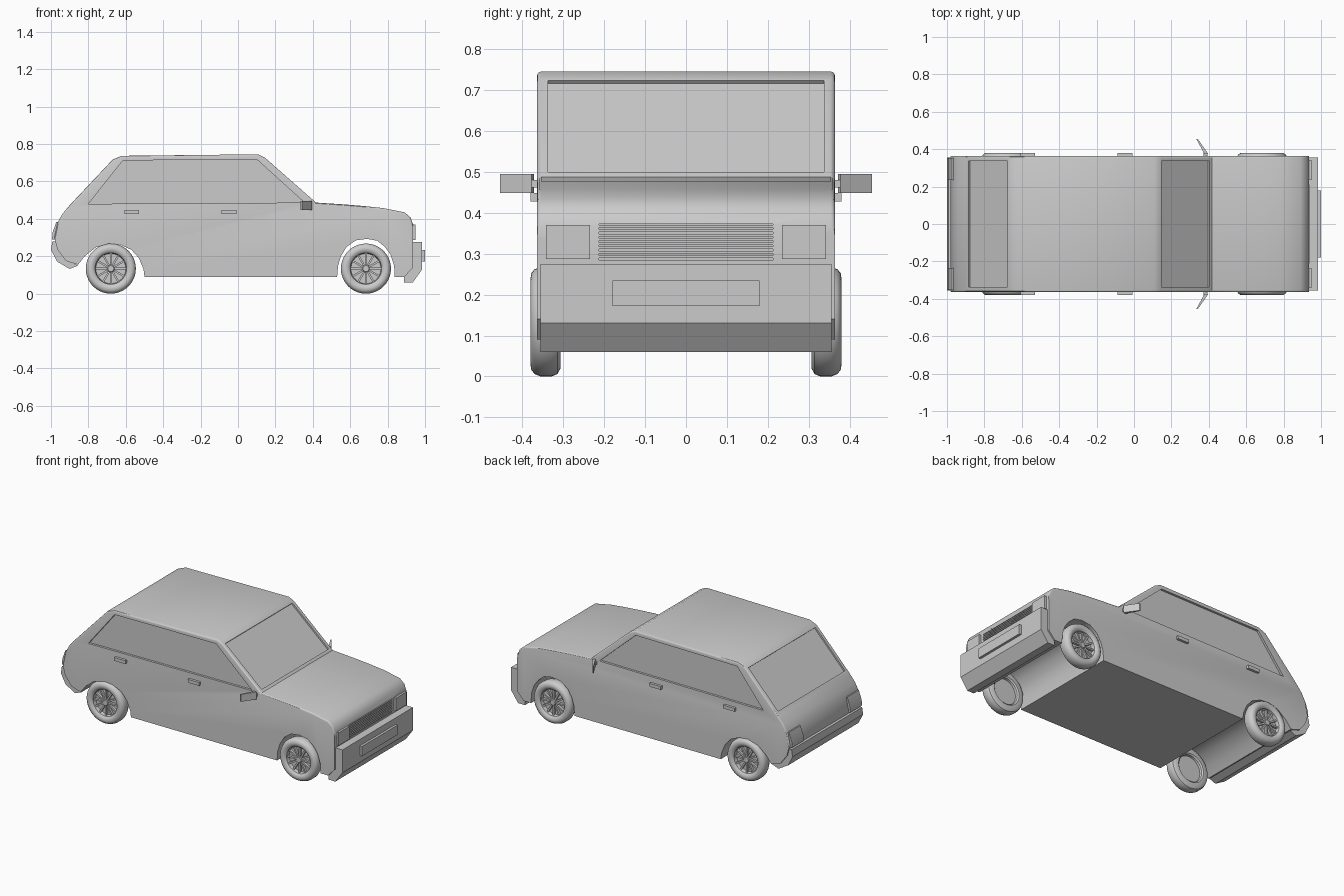
import bpy, bmesh, math
from mathutils import Vector, Matrix

if "Cube" in bpy.data.objects:
    bpy.data.objects.remove(bpy.data.objects["Cube"])


def finish(bm, name, mirror=False):
    bmesh.ops.recalc_face_normals(bm, faces=bm.faces)
    me = bpy.data.meshes.new(name)
    bm.to_mesh(me)
    bm.free()
    ob = bpy.data.objects.new(name, me)
    bpy.context.collection.objects.link(ob)
    if mirror:
        m = ob.modifiers.new("Mirror", 'MIRROR')
        m.use_axis = (False, True, False)
    return ob


def prism_mesh(pts, y0, y1):
    """Extrude an (x, z) outline along y."""
    bm = bmesh.new()
    face = bm.faces.new([bm.verts.new((x, y0, z)) for x, z in pts])
    ext = bmesh.ops.extrude_face_region(bm, geom=[face])
    moved = [v for v in ext["geom"] if isinstance(v, bmesh.types.BMVert)]
    bmesh.ops.translate(bm, verts=moved, vec=(0, y1 - y0, 0))
    return bm


def prism(name, pts, y0, y1, mirror=False):
    return finish(prism_mesh(pts, y0, y1), name, mirror)


def box(name, x, y, z, mirror=False):
    pts = [(x[0], z[0]), (x[1], z[0]), (x[1], z[1]), (x[0], z[1])]
    return prism(name, pts, y[0], y[1], mirror)


def cut(target, cutter):
    m = target.modifiers.new("Cut", 'BOOLEAN')
    m.operation, m.solver, m.object = 'DIFFERENCE', 'EXACT', cutter
    cutter.hide_render = True
    bpy.context.view_layer.objects.active = target
    bpy.ops.object.modifier_apply(modifier=m.name)
    bpy.data.objects.remove(cutter)


def glass_cutter(a, b, depth=0.010):
    """Slanted pocket along the body line a-b."""
    a, b = Vector(a), Vector(b)
    d = (b - a).normalized()
    n = Vector((-d.y, d.x))
    if n.y < 0:
        n = -n
    pts = [a - n * depth, b - n * depth, b + n * 0.05, a + n * 0.05]
    return prism("glass_cutter", [tuple(p) for p in pts], -0.337, 0.337)


# Body shell: side outline with full-width wheel arches, rounded upper edges
outline = [
    (-0.62, 0.737), (0.107, 0.745), (0.144, 0.727), (0.417, 0.487),
    (0.572, 0.477), (0.68, 0.468), (0.78, 0.457), (0.89, 0.435),
    (0.922, 0.408), (0.936, 0.37), (0.936, 0.14), (0.89, 0.09),
    (0.837, 0.09), (0.835, 0.15), (0.815, 0.21), (0.785, 0.25), (0.745, 0.283),
    (0.69, 0.293), (0.63, 0.285), (0.58, 0.25), (0.55, 0.20), (0.535, 0.15),
    (0.53, 0.09), (-0.50, 0.09), (-0.505, 0.13), (-0.53, 0.19),
    (-0.57, 0.235), (-0.63, 0.262), (-0.69, 0.268), (-0.76, 0.248),
    (-0.82, 0.20), (-0.855, 0.155), (-0.92, 0.175), (-0.965, 0.235),
    (-0.982, 0.30), (-0.965, 0.38), (-0.94, 0.425), (-0.90, 0.473),
    (-0.67, 0.717)]
bm = prism_mesh(outline, -0.364, 0.364)
edges = [e for e in bm.edges
         if abs(e.verts[0].co.y - e.verts[1].co.y) < 1e-5
         and min(v.co.z for v in e.verts) > 0.295]
bmesh.ops.bevel(bm, geom=edges, offset=0.010, segments=3, profile=0.5,
                affect='EDGES', clamp_overlap=True)
body = finish(bm, "body")

# Window and grille recesses
cut(body, prism("side_window_cutter", [(-0.80, 0.48), (-0.615, 0.712),
                                       (0.10, 0.718), (0.355, 0.487)],
                0.350, 0.40, True))
cut(body, glass_cutter((0.148, 0.7235), (0.403, 0.4993)))
cut(body, glass_cutter((-0.885, 0.489), (-0.677, 0.7096)))
cut(body, box("grille_cutter", (0.920, 0.96), (-0.212, 0.212), (0.285, 0.372)))

# Grille bars
for i in range(8):
    z = 0.290 + i * 0.0105
    box(f"grille_bar_{i + 1}", (0.915, 0.938), (-0.212, 0.212), (z, z + 0.006))

# Lights
box("headlight", (0.92, 0.949), (0.235, 0.342), (0.287, 0.370), True)
prism("tail_light", [(-0.95, 0.29), (-0.994, 0.29), (-0.992, 0.325),
                     (-0.972, 0.382), (-0.94, 0.382)], 0.235, 0.352, True)

# Bumpers and number plate
prism("front_bumper", [(0.93, 0.275), (0.985, 0.275), (0.985, 0.13),
                       (0.935, 0.06), (0.887, 0.06), (0.887, 0.092),
                       (0.93, 0.14)], -0.355, 0.355)
prism("rear_bumper", [(-0.97, 0.278), (-0.993, 0.278), (-1.0, 0.235),
                      (-0.968, 0.172), (-0.90, 0.132), (-0.855, 0.150),
                      (-0.915, 0.18), (-0.955, 0.235)], -0.355, 0.355)
box("number_plate", (0.97, 1.0), (-0.18, 0.18), (0.172, 0.234))

# Door handles
for name, x in (("front_door_handle", -0.048), ("rear_door_handle", -0.568)):
    box(name, (x - 0.04, x + 0.04), (0.355, 0.380), (0.427, 0.448), True)

# Wing mirrors: angled thin blades on short stems
bm = bmesh.new()
base = [(0.395, 0.378), (0.378, 0.372), (0.333, 0.455), (0.341, 0.455)]
face = bm.faces.new([bm.verts.new((x, y, 0.448)) for x, y in base])
ext = bmesh.ops.extrude_face_region(bm, geom=[face])
bmesh.ops.translate(bm, vec=(0, 0, 0.047), verts=[
    v for v in ext["geom"] if isinstance(v, bmesh.types.BMVert)])
finish(bm, "wing_mirror", True)
box("mirror_stem", (0.372, 0.392), (0.35, 0.382), (0.462, 0.480), True)


# Wheels: lathed tyre with dished rim, spokes and hub
def lathe(name, profile, cx, cz, steps=40):
    bm = bmesh.new()
    vs = [bm.verts.new((cx + r, y, cz)) for r, y in profile]
    es = [bm.edges.new(p) for p in zip(vs, vs[1:])]
    bmesh.ops.spin(bm, geom=vs + es, cent=(cx, 0, cz), axis=(0, 1, 0),
                   angle=math.tau, steps=steps, use_merge=False)
    bmesh.ops.remove_doubles(bm, verts=bm.verts, dist=1e-5)
    return finish(bm, name, True)


tyre = [(0, 0.345), (0.080, 0.345), (0.084, 0.368), (0.092, 0.376),
        (0.105, 0.380), (0.118, 0.378), (0.128, 0.370), (0.134, 0.355),
        (0.134, 0.328), (0.128, 0.314), (0.115, 0.307), (0.092, 0.307),
        (0.084, 0.314), (0.082, 0.328), (0, 0.328)]
hub = [(0, 0.366), (0.016, 0.366), (0.020, 0.362), (0.020, 0.34), (0, 0.34)]
for side, cx in (("front", 0.684), ("rear", -0.68)):
    cz = 0.134
    lathe(f"{side}_wheel", tyre, cx, cz)
    lathe(f"{side}_hub", hub, cx, cz, 20)
    bm = bmesh.new()
    for i in range(12):
        mat = (Matrix.Translation((cx, 0.352, cz))
               @ Matrix.Rotation(i * math.tau / 12, 4, 'Y')
               @ Matrix.Translation((0.048, 0, 0))
               @ Matrix.Diagonal((0.070, 0.016, 0.010, 1)))
        bmesh.ops.create_cube(bm, size=1, matrix=mat)
    finish(bm, f"{side}_spokes", True)

# Smooth shading with crisp edges
bpy.ops.object.select_all(action='DESELECT')
for ob in bpy.context.scene.objects:
    ob.select_set(True)
bpy.context.view_layer.objects.active = body
bpy.ops.object.shade_smooth_by_angle(angle=math.radians(30))
